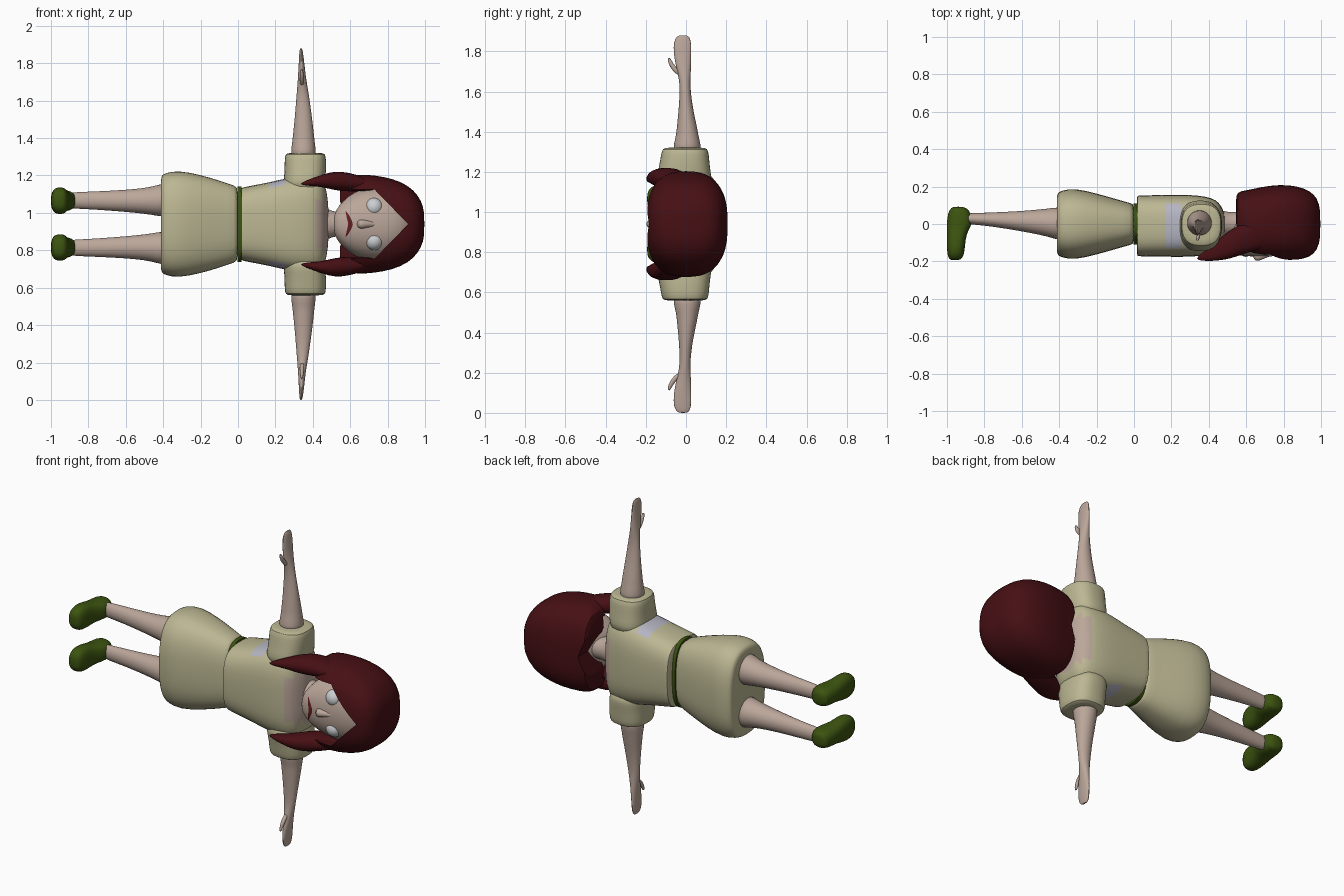
import bpy, bmesh, math
from mathutils import Vector

MID = 0.94  # height of the figure's mirror plane


def material(name, rgb):
    m = bpy.data.materials.new(name)
    m.diffuse_color = (*rgb, 1)
    return m


SKIN = material("skin", (0.50, 0.385, 0.325))
CLOTH = material("beige_cloth", (0.50, 0.47, 0.29))
HAIR = material("dark_red_hair", (0.062, 0.005, 0.007))
GREEN = material("olive_green", (0.045, 0.088, 0.005))
EYE = material("eye_grey", (0.60, 0.62, 0.64))
MOUTH = material("mouth_red", (0.13, 0.012, 0.012))
LILAC = material("pale_lilac", (0.46, 0.46, 0.54))


def add_object(name, bm, *mats):
    bmesh.ops.recalc_face_normals(bm, faces=bm.faces)
    me = bpy.data.meshes.new(name)
    bm.to_mesh(me)
    bm.free()
    for m in mats:
        me.materials.append(m)
    ob = bpy.data.objects.new(name, me)
    bpy.context.collection.objects.link(ob)
    return ob


def loft(name, axis, rings, mats, n=16, power=2.0, sub=1, side=1, rule=None):
    """Rings are (position, centre a, centre b, radius a, radius b); z is measured from MID."""
    bm = bmesh.new()
    loops = []
    for t, ca, cb, ra, rb in rings:
        loop = []
        for i in range(n):
            w = 2 * math.pi * (i + 0.5) / n
            c, s = math.cos(w), math.sin(w)
            a = ca + ra * math.copysign(abs(c) ** (2 / power), c)
            b = cb + rb * math.copysign(abs(s) ** (2 / power), s)
            x, y, z = {"x": (t, a, b), "y": (a, t, b), "z": (a, b, t)}[axis]
            loop.append(bm.verts.new((x, y, MID + side * z)))
        loops.append(loop)
    for l0, l1 in zip(loops, loops[1:]):
        for i in range(n):
            j = (i + 1) % n
            bm.faces.new((l0[i], l0[j], l1[j], l1[i]))
    bm.faces.new(loops[0])
    bm.faces.new(loops[-1])
    if rule:
        for f in bm.faces:
            f.material_index = rule(f.calc_center_median())
    ob = add_object(name, bm, *mats)
    if sub:
        ob.modifiers.new("smooth", "SUBSURF").levels = sub
        ob.modifiers["smooth"].render_levels = sub
    return ob


def prism(name, points, axis, lo, hi):
    """Hidden cutter extruded along y or z."""
    bm = bmesh.new()
    ends = []
    for h in (lo, hi):
        ends.append([bm.verts.new((p, h, MID + q) if axis == "y" else (p, q, MID + h))
                     for p, q in points])
    for i in range(len(points)):
        j = (i + 1) % len(points)
        bm.faces.new((ends[0][i], ends[0][j], ends[1][j], ends[1][i]))
    for e in ends:
        bm.faces.new(e)
    ob = add_object(name, bm)
    ob.hide_render = True
    ob.display_type = "WIRE"
    return ob


# Skirt and belt
loft("skirt", "x", [(-0.412, 0, 0, 0.15, 0.24), (-0.41, 0, 0, 0.165, 0.26), (-0.39, 0, 0, 0.18, 0.275),
                    (-0.32, 0, 0, 0.194, 0.29), (-0.2, 0, 0, 0.165, 0.265), (-0.1, 0, 0, 0.135, 0.235),
                    (-0.01, 0, 0, 0.11, 0.203), (0.0, 0, 0, 0.107, 0.2)], [CLOTH], 24, 2.7)
loft("belt", "x", [(-0.004, 0, 0, 0.109, 0.203), (0.018, 0, 0, 0.109, 0.203)], [GREEN], 32, 2.7, 0)


# Blouse with lilac underarm panels and bare neckline
def blouse_colour(c):
    dz = abs(c.z - MID)
    if c.x > 0.425 and dz < 0.15:
        return 1
    return 2 if 0.17 < c.x < 0.25 and dz > 0.17 and -0.13 < c.y < 0.1 else 0


loft("blouse", "x", [(0.015, -0.01, 0, 0.15, 0.18), (0.016, -0.01, 0, 0.163, 0.195),
                     (0.04, -0.01, 0, 0.164, 0.2), (0.1, -0.01, 0, 0.165, 0.212), (0.17, -0.01, 0, 0.166, 0.225),
                     (0.25, -0.01, 0, 0.167, 0.245), (0.34, -0.01, 0, 0.165, 0.26), (0.42, -0.01, 0, 0.15, 0.26),
                     (0.455, -0.005, 0, 0.12, 0.235), (0.475, 0, 0, 0.08, 0.18), (0.485, 0, 0, 0.05, 0.08)],
     [CLOTH, SKIN, LILAC], 24, 3.2, rule=blouse_colour)
loft("neck", "x", [(0.43, 0, 0, 0.09, 0.11), (0.48, 0, 0, 0.07, 0.08), (0.53, 0.0, 0, 0.06, 0.062),
                   (0.62, 0.01, 0, 0.07, 0.07)], [SKIN])

# Limbs, shoes and side locks, mirrored
for side, tag in ((1, "left"), (-1, "right")):
    loft(tag + "_sleeve", "z", [(0.16, 0.35, -0.01, 0.11, 0.14), (0.24, 0.355, -0.01, 0.112, 0.138),
                                (0.28, 0.36, -0.008, 0.112, 0.128), (0.35, 0.36, -0.005, 0.112, 0.12),
                                (0.375, 0.36, -0.005, 0.107, 0.113), (0.382, 0.36, -0.005, 0.09, 0.095)],
         [CLOTH], 20, 2.6, side=side)
    loft(tag + "_arm", "z", [(0.34, 0.35, 0.005, 0.072, 0.075), (0.40, 0.35, 0.006, 0.067, 0.068),
                             (0.45, 0.35, 0.006, 0.06, 0.055), (0.48, 0.35, 0.005, 0.057, 0.052),
                             (0.56, 0.35, 0.0, 0.048, 0.038), (0.66, 0.347, -0.004, 0.037, 0.027),
                             (0.72, 0.345, -0.006, 0.03, 0.028), (0.78, 0.342, -0.012, 0.022, 0.038),
                             (0.85, 0.34, -0.018, 0.016, 0.045), (0.91, 0.338, -0.018, 0.011, 0.045),
                             (0.935, 0.337, -0.015, 0.007, 0.03), (0.94, 0.337, -0.015, 0.004, 0.018)],
         [SKIN], side=side)
    loft(tag + "_thumb", "z", [(0.74, 0.342, -0.03, 0.012, 0.015), (0.77, 0.342, -0.055, 0.014, 0.018),
                               (0.80, 0.341, -0.077, 0.011, 0.013), (0.83, 0.34, -0.085, 0.006, 0.007)],
         [SKIN], 8, side=side)
    loft(tag + "_leg", "x", [(-0.93, 0.03, 0.125, 0.028, 0.04), (-0.87, 0.028, 0.127, 0.03, 0.045),
                             (-0.75, 0.024, 0.126, 0.039, 0.05), (-0.6, 0.015, 0.124, 0.055, 0.06),
                             (-0.5, 0.01, 0.124, 0.07, 0.07), (-0.43, 0.005, 0.126, 0.082, 0.083),
                             (-0.38, 0, 0.13, 0.1, 0.1)], [SKIN], side=side)
    loft(tag + "_shoe", "y", [(0.093, -0.94, 0.125, 0.025, 0.03), (0.08, -0.935, 0.125, 0.055, 0.05),
                              (0.03, -0.932, 0.125, 0.068, 0.056), (-0.01, -0.935, 0.125, 0.067, 0.056),
                              (-0.05, -0.948, 0.125, 0.053, 0.062), (-0.11, -0.952, 0.125, 0.05, 0.075),
                              (-0.16, -0.953, 0.125, 0.046, 0.07), (-0.185, -0.955, 0.125, 0.036, 0.05),
                              (-0.194, -0.957, 0.125, 0.02, 0.025)], [GREEN], 16, 2.6, side=side)
    loft(tag + "_hair_lock", "x", [(0.335, -0.185, 0.215, 0.006, 0.005), (0.38, -0.17, 0.222, 0.03, 0.018),
                                   (0.45, -0.14, 0.232, 0.058, 0.034), (0.52, -0.105, 0.232, 0.083, 0.054),
                                   (0.59, -0.075, 0.225, 0.085, 0.053), (0.67, -0.06, 0.215, 0.08, 0.04),
                                   (0.74, -0.06, 0.2, 0.05, 0.02)], [HAIR], 12, 2.4, side=side)

# Head, nose and mouth
head = loft("head", "x", [(0.512, -0.10, 0, 0.03, 0.035), (0.522, -0.09, 0, 0.06, 0.075),
                          (0.56, -0.06, 0, 0.11, 0.125), (0.62, -0.025, 0, 0.15, 0.175),
                          (0.70, -0.005, 0, 0.17, 0.2), (0.78, 0, 0, 0.17, 0.205),
                          (0.86, 0, 0, 0.16, 0.18), (0.93, 0, 0, 0.11, 0.12), (0.95, 0, 0, 0.06, 0.06)],
            [SKIN], 24, 2.2)
loft("nose", "x", [(0.635, -0.165, 0, 0.012, 0.012), (0.65, -0.175, 0, 0.026, 0.027),
                   (0.675, -0.173, 0, 0.024, 0.024), (0.71, -0.163, 0, 0.016, 0.016),
                   (0.76, -0.155, 0, 0.008, 0.012)], [SKIN], 10)
bm = bmesh.new()
steps = 12
rows = []
for i in range(steps + 1):
    u = 2 * i / steps - 1
    x = 0.602 - 0.024 * abs(u) ** 1.3
    h = 0.002 + 0.010 * (1 - u * u)
    rows.append([bm.verts.new((x + d, -0.5, MID + 0.066 * u)) for d in (-h, 0, h)])
for r0, r1 in zip(rows, rows[1:]):
    for k in (0, 1):
        bm.faces.new((r0[k], r0[k + 1], r1[k + 1], r1[k]))
mouth = add_object("mouth", bm, MOUTH)
wrap = mouth.modifiers.new("lay_on_face", "SHRINKWRAP")
wrap.target = head
wrap.wrap_method = "PROJECT"
wrap.use_project_y = True
wrap.use_project_x = wrap.use_project_z = False
wrap.use_positive_direction = True
wrap.use_negative_direction = False
wrap.wrap_mode = "ABOVE_SURFACE"
wrap.offset = 0.004

# Eyes
for side, tag in ((1, "left"), (-1, "right")):
    bm = bmesh.new()
    bmesh.ops.create_uvsphere(bm, u_segments=20, v_segments=12, radius=0.05)
    bmesh.ops.translate(bm, verts=bm.verts, vec=Vector((0.727, -0.124, MID + side * 0.09)))
    add_object(tag + "_eye", bm, EYE)

# Hair cap, cut open over the face and notched at the jaw
hair = loft("hair_cap", "x", [(0.545, 0.04, 0, 0.11, 0.18), (0.548, 0.03, 0, 0.145, 0.235),
                              (0.60, 0.0, 0, 0.18, 0.265), (0.68, 0.0, 0, 0.2, 0.268),
                              (0.78, 0.005, 0, 0.208, 0.256), (0.87, 0.005, 0, 0.2, 0.23),
                              (0.94, 0.0, 0, 0.18, 0.185), (0.98, 0, 0, 0.14, 0.125),
                              (0.997, 0, 0, 0.08, 0.07)], [HAIR], 24, 2.7)
face_cut = prism("face_cutter", [(0.91, 0), (0.73, 0.185), (0.4, 0.185), (0.4, -0.185), (0.73, -0.185)],
                 "y", -0.5, 0.0)
jaw_cut = prism("jaw_cutter", [(0.5, 0.0), (0.56, -0.02), (0.655, -0.25), (0.5, -0.25)], "z", -0.5, 0.5)
nape_cut = prism("nape_cutter", [(0.59, 0), (0.52, 0.19), (0.4, 0.19), (0.4, -0.19), (0.52, -0.19)],
                 "y", -0.1, 0.5)
for cutter in (face_cut, jaw_cut, nape_cut):
    b = hair.modifiers.new("cut", "BOOLEAN")
    b.operation = "DIFFERENCE"
    b.object = cutter

# Smooth shading with crisp hems
bpy.ops.object.select_all(action="DESELECT")
for ob in bpy.context.collection.objects:
    if ob.type == "MESH" and not ob.hide_render:
        ob.select_set(True)
        bpy.context.view_layer.objects.active = ob
bpy.ops.object.shade_smooth_by_angle(angle=math.radians(50))
